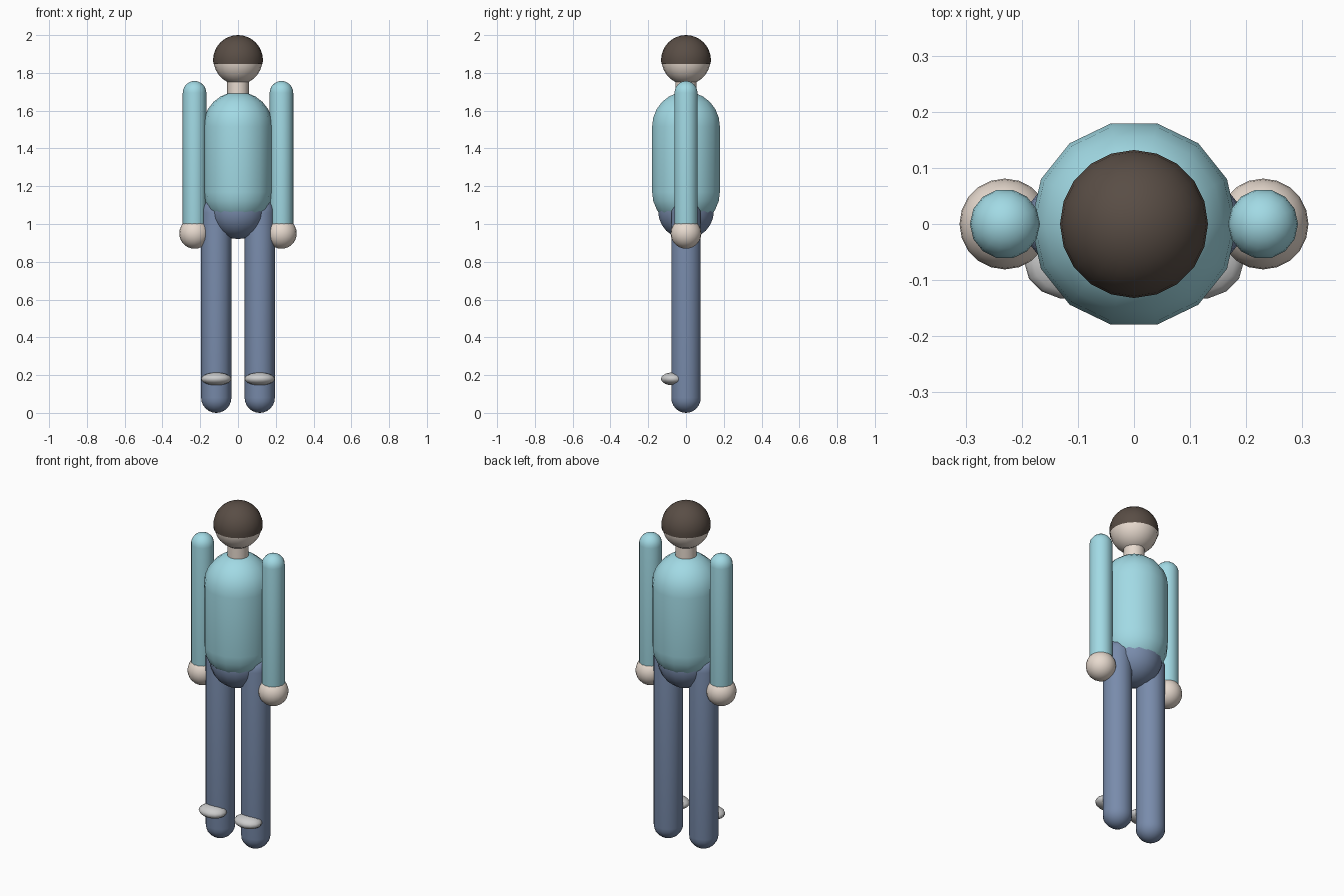
import bpy, bmesh
from math import sin, cos, pi

if "Cube" in bpy.data.objects:
    bpy.data.objects.remove(bpy.data.objects["Cube"])


def material(name, rgb):
    m = bpy.data.materials.new(name)
    m.diffuse_color = (*rgb, 1)
    m.use_nodes = True
    m.node_tree.nodes["Principled BSDF"].inputs["Base Color"].default_value = m.diffuse_color
    return m


SHIRT = material("shirt_blue", (0.36, 0.70, 0.78))
SKIN = material("skin", (0.80, 0.70, 0.62))
DENIM = material("denim", (0.19, 0.26, 0.41))
HAIR = material("hair_brown", (0.10, 0.075, 0.06))


def lathe(name, profile, sides, loc, mat=None, scale=(1, 1, 1)):
    """Revolve (radius, z) points about z; zero radius makes a pole."""
    bm = bmesh.new()
    rings = []
    for r, z in profile:
        n = 1 if r < 1e-6 else sides
        rings.append([bm.verts.new((r * cos(2 * pi * k / sides) * scale[0],
                                    r * sin(2 * pi * k / sides) * scale[1],
                                    z * scale[2])) for k in range(n)])
    for a, b in zip(rings, rings[1:]):
        for k in range(sides):
            quad = [a[k % len(a)], a[(k + 1) % sides % len(a)],
                    b[(k + 1) % sides % len(b)], b[k % len(b)]]
            bm.faces.new(list(dict.fromkeys(quad)))
    bmesh.ops.recalc_face_normals(bm, faces=bm.faces)
    for f in bm.faces:
        f.smooth = True
    me = bpy.data.meshes.new(name)
    bm.to_mesh(me)
    bm.free()
    ob = bpy.data.objects.new(name, me)
    ob.location = loc
    if mat:
        me.materials.append(mat)
    bpy.context.collection.objects.link(ob)
    return ob


def arc(r, a0, a1, steps, z=0):
    """Profile points from polar angle a0 to a1, measured from the top."""
    pts = []
    for i in range(steps + 1):
        a = a0 + (a1 - a0) * i / steps
        pts.append((r * sin(a), z + r * cos(a)))
    return pts


def ball(name, r, loc, mat=None, sides=20, rings=14, scale=(1, 1, 1)):
    return lathe(name, arc(r, 0, pi, rings), sides, loc, mat, scale)


def capsule(name, r, z0, z1, x, mat, sides=14):
    half = (z1 - z0) / 2 - r
    prof = arc(r, 0, pi / 2, 6, half) + arc(r, pi / 2, pi, 6, -half)
    return lathe(name, prof, sides, (x, 0, (z0 + z1) / 2), mat)


# Head, hair cap and neck
ball("head", 0.129, (0, 0, 1.868), SKIN)
lathe("hair", arc(0.132, 0, 0.55 * pi, 9), 20, (0, 0, 1.868), HAIR)
lathe("neck", [(0.057, 0.0), (0.057, 0.13)], 14, (0, 0, 1.65), SKIN)

# Torso and hips
capsule("torso", 0.184, 0.985, 1.70, 0, SHIRT)
ball("hips", 0.15, (0, 0, 1.07), DENIM, 18, 12)

# Limbs on both sides
for side, s in (("left", 1), ("right", -1)):
    capsule(side + "_arm", 0.0625, 0.92, 1.757, s * 0.23, SHIRT)
    ball(side + "_hand", 0.081, (s * 0.23, 0, 0.95), SKIN)
    capsule(side + "_leg", 0.08, 0.0, 1.14, s * 0.115, DENIM)
    ball(side + "_shoe", 1, (s * 0.115, -0.07, 0.18), None, 14, 10,
         (0.08, 0.064, 0.034))
